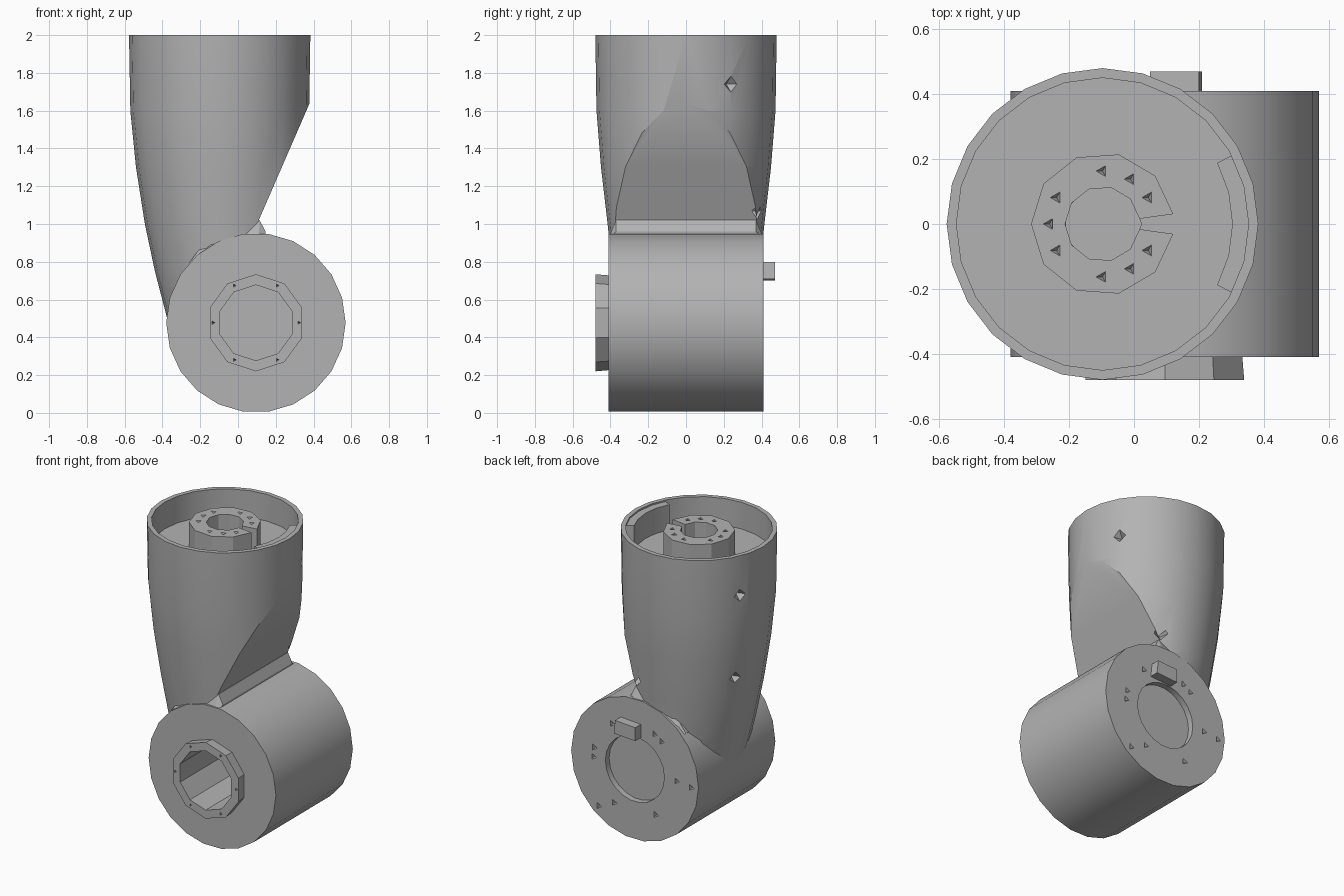
import bpy, bmesh
from math import sin, cos, radians, pi
from mathutils import Vector

if "Cube" in bpy.data.objects:
    bpy.data.objects.remove(bpy.data.objects["Cube"])

grey = bpy.data.materials.new("matte_grey")
grey.use_nodes = True
grey.diffuse_color = (0.45, 0.45, 0.45, 1)
grey.node_tree.nodes["Principled BSDF"].inputs["Base Color"].default_value = (0.45, 0.45, 0.45, 1)

BX, BZ = 0.095, 0.477      # barrel axis
TX = -0.097                # upright axis


def finish(name, bm):
    """Turn a bmesh into a named object with clean outward normals."""
    bmesh.ops.remove_doubles(bm, verts=bm.verts, dist=1e-5)
    bmesh.ops.recalc_face_normals(bm, faces=bm.faces)
    mesh = bpy.data.meshes.new(name)
    bm.to_mesh(mesh)
    bm.free()
    mesh.materials.append(grey)
    obj = bpy.data.objects.new(name, mesh)
    bpy.context.collection.objects.link(obj)
    return obj


def loft(name, rings, caps=True, wrap=False):
    """Skin a list of equally long closed rings."""
    bm = bmesh.new()
    rows = [[bm.verts.new(p) for p in ring] for ring in rings]
    pairs = list(zip(rows, rows[1:])) + ([(rows[-1], rows[0])] if wrap else [])
    for a, b in pairs:
        for i in range(len(a)):
            j = (i + 1) % len(a)
            bm.faces.new((a[i], a[j], b[j], b[i]))
    if caps and not wrap:
        bm.faces.new(rows[0])
        bm.faces.new(rows[-1])
    return finish(name, bm)


def lathe_y(name, profile, sides, turn=0.0):
    """Revolve (radius, y) points around the barrel axis."""
    bm = bmesh.new()
    rows = []
    for r, y in profile:
        if r == 0:
            rows.append([bm.verts.new((BX, y, BZ))] * sides)
        else:
            angles = [turn + 2 * pi * i / sides for i in range(sides)]
            rows.append([bm.verts.new((BX + r * cos(a), y, BZ + r * sin(a))) for a in angles])
    for a, b in zip(rows, rows[1:]):
        for i in range(sides):
            j = (i + 1) % sides
            bm.faces.new(list(dict.fromkeys((a[i], a[j], b[j], b[i]))))
    return finish(name, bm)


def sector(name, r0, r1, half_gap, span, steps, z0, z1):
    """Upright ring sector around the upright axis."""
    rings = []
    for i in range(steps + 1):
        a = radians(half_gap + span * i / steps)
        rings.append([(TX + r * cos(a), r * sin(a), z)
                      for r, z in ((r0, z0), (r1, z0), (r1, z1), (r0, z1))])
    return loft(name, rings)


def disc(name, r, sides, z0, z1):
    return loft(name, [[(TX + r * cos(2 * pi * i / sides), r * sin(2 * pi * i / sides), z)
                        for i in range(sides)] for z in (z0, z1)])


def pits(spots, radius, depth, sides=3):
    """Small pyramids pointing inwards, used as cutters."""
    bm = bmesh.new()
    for loc, out in spots:
        n = Vector(out).normalized()
        quat = n.to_track_quat('Z', 'Y')
        top = [bm.verts.new(Vector(loc) + n * 0.01 + quat @ Vector(
            (radius * cos(2 * pi * i / sides), radius * sin(2 * pi * i / sides), 0)))
            for i in range(sides)]
        tip = bm.verts.new(Vector(loc) - n * depth)
        bm.faces.new(top)
        for i in range(sides):
            bm.faces.new((top[i], top[(i + 1) % sides], tip))
    return finish("pit_cutter", bm)


def cut(obj, cutter):
    """Subtract a cutter, then discard it."""
    cutter.hide_render = True
    mod = obj.modifiers.new("cut", 'BOOLEAN')
    mod.operation = 'DIFFERENCE'
    mod.solver = 'EXACT'
    mod.object = cutter
    dg = bpy.context.evaluated_depsgraph_get()
    dg.update()
    mesh = bpy.data.meshes.new_from_object(obj.evaluated_get(dg))
    obj.modifiers.clear()
    obj.data = mesh
    bpy.data.objects.remove(cutter)


def around_barrel(r, y, degrees):
    return [((BX + r * cos(radians(d)), y, BZ + r * sin(radians(d))), (0, y, 0)) for d in degrees]


# Horizontal barrel with a shallow recess at the back
barrel = lathe_y("joint_barrel", [(0, .345), (.23, .345), (.23, -.41), (.475, -.41),
                                  (.475, .41), (.22, .41), (.22, .37), (0, .37)], 22)
cut(barrel, pits(around_barrel(.31, .41, (0, 12, 57, 118, 130, 180, 240, 300))
                 + around_barrel(.42, .41, (182, 310)), .03, .03))

# Front hub with a deep bore and bolt pits
hub = lathe_y("front_hub", [(0, .33), (.2, .33), (.2, -.48), (.257, -.48),
                            (.25, -.4), (.215, -.4), (.215, .338), (0, .338)], 10, pi / 10)
cut(hub, pits(around_barrel(.227, -.48, range(0, 360, 60)), .015, .02))

# Locating key on the back face
loft("back_key", [[(x, y, z) for x, z in ((.05, .70), (.21, .71), (.20, .80), (.05, .79))]
                  for y in (.365, .47)])

# Upright housing: tapered loft, sliced by a slanted plane on one side
N = 24
rows = [(.5, -.375, .30, .36), (.75, -.44, .33, .39), (1.0, -.493, .35, .415),
        (1.3, -.54, .368, .45), (1.6, -.57, .377, .474), (2.0, -.577, .383, .48)]
rings = []
for z, xl, xr, ry in rows:
    mid, rx = (xl + xr) / 2, (xr - xl) / 2
    rings.append([(mid + rx * cos(2 * pi * i / N), ry * sin(2 * pi * i / N), z) for i in range(N)])
housing = loft("upright_housing", rings)
bm = bmesh.new()
bm.from_mesh(housing.data)
res = bmesh.ops.bisect_plane(bm, geom=bm.verts[:] + bm.edges[:] + bm.faces[:],
                             plane_co=(.375, 0, 1.63), plane_no=(.61, 0, -.265), clear_outer=True)
bmesh.ops.holes_fill(bm, edges=[e for e in bm.edges if e.is_boundary], sides=0)
bmesh.ops.recalc_face_normals(bm, faces=bm.faces)
bm.to_mesh(housing.data)
bm.free()

# Hollows: seat on the barrel, open top, central bore, side pits
cut(housing, lathe_y("seat_cutter", [(0, -.7), (.455, -.7), (.455, .7), (0, .7)], 22))
cut(housing, disc("top_cutter", .45, N, 1.82, 2.1))
cut(housing, disc("bore_cutter", .12, 9, 1.15, 1.9))
side = []
for deg, z, r in ((30, 1.74, .475), (157, 1.73, .472), (157, 1.15, .42), (62, 1.07, .42)):
    a = radians(deg)
    side.append(((TX + r * cos(a), r * sin(a), z), (cos(a), sin(a), 0)))
cut(housing, pits(side, .05, .05, 4))

# Split boss, with a ring of bolt pits, and the thick pad inside the open top
boss = sector("split_boss", .115, .22, 8, 344, 10, 1.81, 1.985)
cut(boss, pits([((TX + .163 * cos(radians(d)), .163 * sin(radians(d)), 1.985), (0, 0, 1))
                for d in (30, 58, 90, 150, 180, 210, 270, 302, 330)], .026, .03))
sector("wall_pad", .40, .462, -28, 56, 4, 1.81, 1.99)

# Collar fairing the housing into the barrel
collar = []
for deg, r in ((84, .485), (88, .545), (105, .525), (120, .515), (138, .475)):
    c, s = cos(radians(deg)), sin(radians(deg))
    collar.append([(BX + q * c, y, BZ + q * s)
                   for q, y in ((.455, -.408), (r, -.37), (r, .37), (.455, .408))])
loft("collar", collar)

# Smooth shading with sharp edges kept
bpy.ops.object.select_all(action='DESELECT')
for obj in bpy.context.scene.objects:
    if obj.type == 'MESH' and obj.data.materials and obj.data.materials[0] == grey:
        obj.select_set(True)
        bpy.context.view_layer.objects.active = obj
bpy.ops.object.shade_smooth_by_angle(angle=radians(28))
